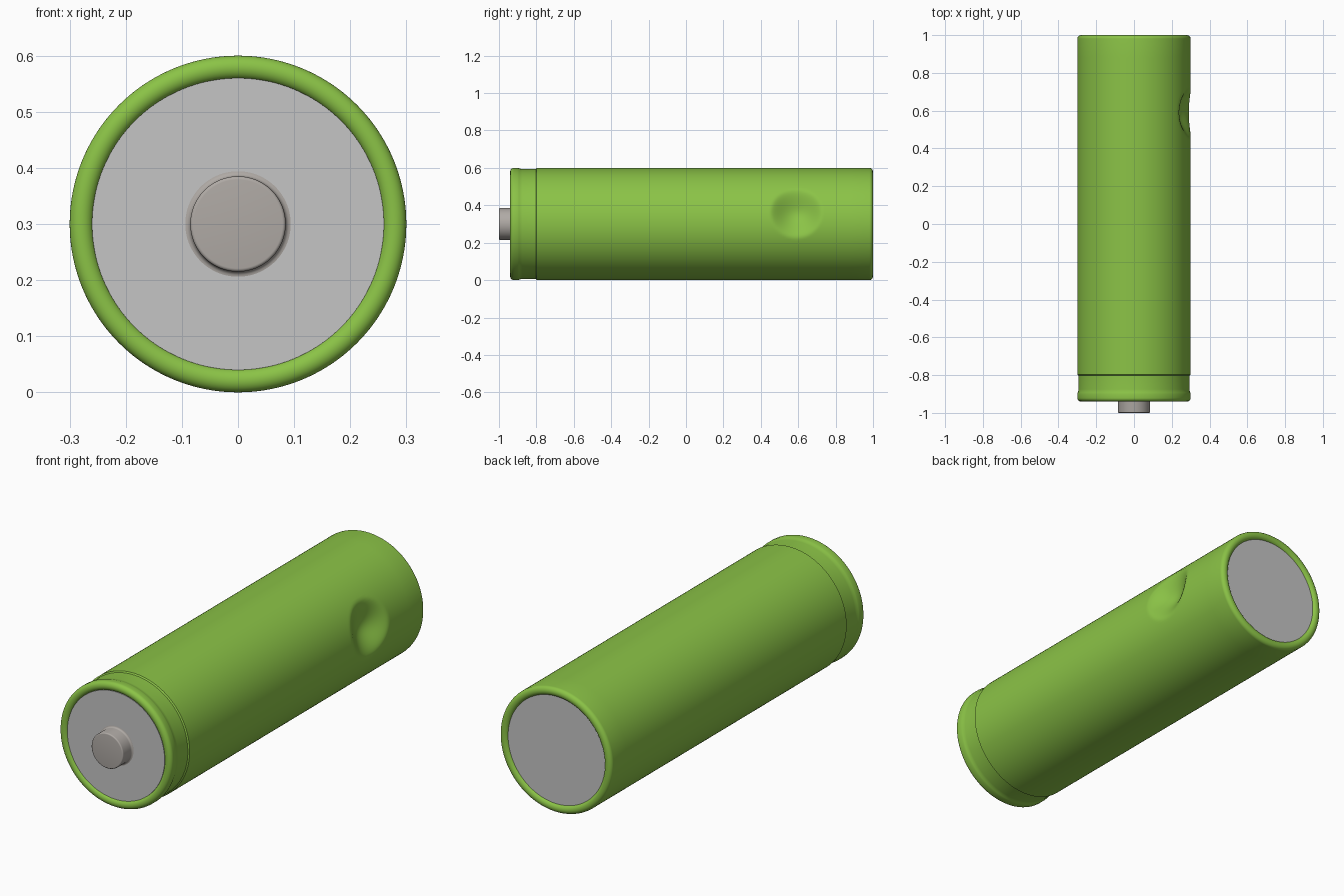
import bpy, bmesh, math

if "Cube" in bpy.data.objects:
    bpy.data.objects.remove(bpy.data.objects["Cube"])

AXIS_Z = 0.30   # height of the cell's long axis
SEG = 160


def material(name, rgb):
    m = bpy.data.materials.new(name)
    m.diffuse_color = (*rgb, 1.0)
    m.use_nodes = True
    m.node_tree.nodes["Principled BSDF"].inputs["Base Color"].default_value = m.diffuse_color
    return m


green = material("green wrap", (0.258, 0.546, 0.062))
grey = material("grey metal", (0.56, 0.56, 0.56))
warm = material("warm grey metal", (0.43, 0.40, 0.375))


def lathe(name, profile, mat, warp=None):
    """Revolve (radius, y) points around the y axis; radius 0 becomes a pole."""
    bm = bmesh.new()
    rings = []
    for r, y in profile:
        if r == 0:
            rings.append([bm.verts.new((0, y, AXIS_Z))] * SEG)
            continue
        ring = []
        for i in range(SEG):
            a = 2 * math.pi * i / SEG
            q = r - (warp(a, y) if warp else 0)
            ring.append(bm.verts.new((q * math.cos(a), y, AXIS_Z + q * math.sin(a))))
        rings.append(ring)
    for a, b in zip(rings, rings[1:]):
        for i in range(SEG):
            j = (i + 1) % SEG
            bm.faces.new(list(dict.fromkeys((a[i], a[j], b[j], b[i]))))
    bmesh.ops.recalc_face_normals(bm, faces=bm.faces)
    me = bpy.data.meshes.new(name)
    bm.to_mesh(me)
    bm.free()
    me.materials.append(mat)
    ob = bpy.data.objects.new(name, me)
    bpy.context.collection.objects.link(ob)
    bpy.context.view_layer.objects.active = ob
    ob.select_set(True)
    bpy.ops.object.shade_smooth_by_angle(angle=math.radians(35))
    ob.select_set(False)
    return ob


def arc(cr, cy, rad_r, rad_y, start, end, n=8):
    """Points on an elliptical arc in the (radius, y) plane, angles in degrees."""
    out = []
    for k in range(n + 1):
        t = math.radians(start + (end - start) * k / n)
        out.append((cr + rad_r * math.cos(t), cy + rad_y * math.sin(t)))
    return out


def dent(a, y):
    """Round dent pressed into the right side of the wrap."""
    a = (a + math.pi) % (2 * math.pi) - math.pi
    d = math.hypot(y - 0.59, 0.3 * (a - 0.21)) / 0.14
    return 0.062 * (1 - d * d) ** 1.5 if d < 1 else 0.0


# green wrap: rounded front lip, shallow groove, long body, rounded back lip
profile = [(0.258, -0.928)]
profile += arc(0.279, -0.921, 0.021, 0.019, -180, 0, 14)
profile += [(0.300, -0.90), (0.298, -0.893), (0.295, -0.885), (0.294, -0.875),
            (0.294, -0.803), (0.300, -0.798)]
profile += [(0.300, -0.798 + 0.30 * k) for k in range(1, 4)]
profile += [(0.300, 0.42 + 0.01 * k) for k in range(36)]
profile += [(0.300, 0.88)]
profile += arc(0.279, 0.981, 0.021, 0.019, 0, 180, 14)
profile += [(0.258, 0.985)]
lathe("wrapped_body", profile, green, dent)

# flat metal end plates
lathe("front_plate", [(0, -0.932), (0.26, -0.932), (0.26, -0.90), (0, -0.90)], grey)
lathe("back_plate", [(0, 0.988), (0.26, 0.988), (0.26, 0.96), (0, 0.96)], grey)

# front contact button with soft rim and flared foot
button = [(0, -1.0)] + arc(0.079, -0.994, 0.006, 0.006, -90, 0, 5)
button += arc(0.094, -0.941, 0.009, 0.009, 180, 90, 5) + [(0.094, -0.92), (0, -0.92)]
lathe("contact_button", button, warm)
